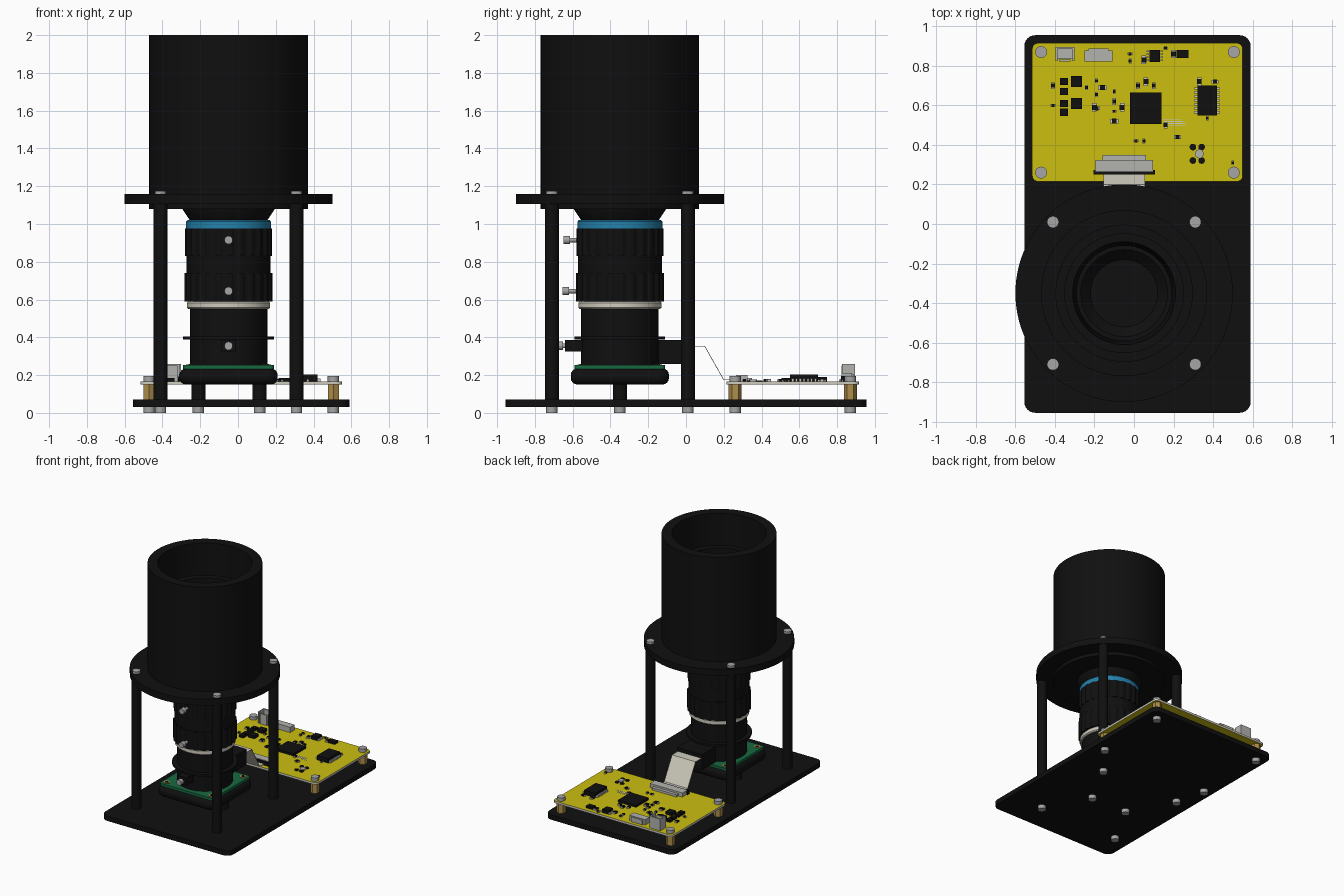
import bpy, bmesh, math, random
from mathutils import Matrix, Vector

if "Cube" in bpy.data.objects:
    bpy.data.objects.remove(bpy.data.objects["Cube"], do_unlink=True)

CX, CY = -0.05, -0.35   # optical axis


def material(name, rgb):
    m = bpy.data.materials.new(name)
    m.use_nodes = True
    m.diffuse_color = (*rgb, 1)
    m.node_tree.nodes["Principled BSDF"].inputs["Base Color"].default_value = (*rgb, 1)
    return m


BLACK = material("matte black", (0.005, 0.005, 0.005))
YELLOW = material("board yellow", (0.6, 0.52, 0.005))
BLUE = material("ring blue", (0.018, 0.22, 0.41))
CREAM = material("pale cream", (0.62, 0.6, 0.51))
STEEL = material("screw steel", (0.38, 0.38, 0.38))
GREY = material("connector grey", (0.45, 0.45, 0.42))
BRASS = material("brass", (0.42, 0.27, 0.07))
GREEN = material("board green", (0.008, 0.14, 0.05))


def finish(name, bm, *mats, smooth=False):
    bmesh.ops.recalc_face_normals(bm, faces=bm.faces)
    me = bpy.data.meshes.new(name)
    bm.to_mesh(me)
    bm.free()
    ob = bpy.data.objects.new(name, me)
    bpy.context.collection.objects.link(ob)
    for m in mats:
        me.materials.append(m)
    if smooth:
        bpy.ops.object.select_all(action="DESELECT")
        ob.select_set(True)
        bpy.context.view_layer.objects.active = ob
        bpy.ops.object.shade_smooth_by_angle(angle=math.radians(30))
    return ob


def add_cyl(bm, x, y, z0, z1, r, sides=24):
    bmesh.ops.create_cone(bm, cap_ends=True, segments=sides, radius1=r, radius2=r,
                          depth=z1 - z0, matrix=Matrix.Translation((x, y, (z0 + z1) / 2)))


def add_box(bm, x, y, w, d, z0, z1, index=0):
    mat = Matrix.Translation((x, y, (z0 + z1) / 2)) @ Matrix.Diagonal((w, d, z1 - z0, 1))
    verts = bmesh.ops.create_cube(bm, size=1, matrix=mat)["verts"]
    for f in {f for v in verts for f in v.link_faces}:
        f.material_index = index


def cylinders(name, spots, z0, z1, r, mat, sides=24):
    bm = bmesh.new()
    for x, y in spots:
        add_cyl(bm, x, y, z0, z1, r, sides)
    return finish(name, bm, mat, smooth=sides > 8)


def box(name, x, y, w, d, z0, z1, mat):
    bm = bmesh.new()
    add_box(bm, x, y, w, d, z0, z1)
    return finish(name, bm, mat)


def plate(name, x, y, w, d, z0, z1, radius, *mats):
    """Rounded rectangle; a second material colours the rim."""
    bm = bmesh.new()
    add_box(bm, x, y, w, d, z0, z1)
    up = [e for e in bm.edges if abs(e.verts[0].co.z - e.verts[1].co.z) > 0.001]
    bmesh.ops.bevel(bm, geom=up, offset=radius, segments=6, affect="EDGES", profile=0.5)
    bm.normal_update()
    for f in bm.faces:
        f.material_index = int(len(mats) > 1 and abs(f.normal.z) < 0.5)
    return finish(name, bm, *mats, smooth=True)


def lathe(name, profile, mat, sides=64, ridge=0.0, closed=False):
    """Spin (radius, height) points about the optical axis, optionally knurled."""
    bm = bmesh.new()
    rings = []
    for r, z in profile:
        ring = []
        for i in range(sides):
            a = math.tau * i / sides
            rr = r - (ridge if i % 4 > 1 else 0)
            ring.append(bm.verts.new((CX + rr * math.cos(a), CY + rr * math.sin(a), z)))
        rings.append(ring)
    pairs = list(zip(rings, rings[1:]))
    if closed:
        pairs.append((rings[-1], rings[0]))
    else:
        bm.faces.new(rings[0])
        bm.faces.new(rings[-1])
    for a, b in pairs:
        for i in range(sides):
            j = (i + 1) % sides
            bm.faces.new((a[i], a[j], b[j], b[i]))
    return finish(name, bm, mat, smooth=ridge == 0)


# Base plate, posts and hood
plate("base_plate", 0.0175, 0, 1.145, 1.91, 0.03, 0.07, 0.055, BLACK)
posts = [(CX + sx * 0.36, CY + sy * 0.36) for sx in (-1, 1) for sy in (-1, 1)]
cylinders("posts", posts, 0.07, 1.106, 0.037, BLACK)
cylinders("post_top_screws", posts, 1.158, 1.176, 0.03, STEEL)
lathe("hood_tube", [(0.24, 1.08), (0.42, 1.08), (0.42, 1.106), (0.55, 1.106), (0.55, 1.158),
                    (0.42, 1.158), (0.42, 2.0), (0.345, 2.0), (0.345, 1.74), (0.3, 1.74),
                    (0.3, 1.45), (0.26, 1.45), (0.24, 1.2)], BLACK, 96, closed=True)

# Lens barrel
lathe("lens_front_cone", [(0.205, 1.02), (0.245, 1.08), (0.25, 1.14), (0.22, 1.14),
                          (0.17, 1.09)], BLACK)
lathe("lens_blue_ring", [(0.225, 0.975), (0.225, 1.012), (0.218, 1.02)], BLUE)
lathe("lens_focus_grip", [(0.231, 0.83), (0.231, 0.975)], BLACK, 96, 0.008)
lathe("lens_mid_barrel", [(0.223, 0.74), (0.223, 0.83)], BLACK)
lathe("lens_aperture_grip", [(0.233, 0.59), (0.233, 0.74)], BLACK, 96, 0.008)
lathe("lens_pale_ring", [(0.212, 0.55), (0.22, 0.557), (0.22, 0.583), (0.212, 0.59)], CREAM)
lathe("lens_lower_barrel", [(0.205, 0.25), (0.205, 0.55)], BLACK)
lathe("lens_mount_collar", [(0.24, 0.388), (0.24, 0.405)], BLACK)
box("clamp_block", CX, -0.595, 0.08, 0.09, 0.325, 0.387, BLACK)

# Thumb screws pointing to the front
bm = bmesh.new()
turn = Matrix.Rotation(math.pi / 2, 4, "X")
for z, y in ((0.915, -0.62), (0.645, -0.625), (0.355, -0.655)):
    for r, length, shift in ((0.022, 0.034, -0.012), (0.012, 0.08, 0.035)):
        bmesh.ops.create_cone(bm, cap_ends=True, segments=20, radius1=r, radius2=r, depth=length,
                              matrix=Matrix.Translation((CX, y + shift, z)) @ turn)
finish("lens_screws", bm, STEEL, smooth=True)

# Sensor housing and its green board
case = plate("sensor_case", CX, CY, 0.52, 0.52, 0.15, 0.235, 0.06, BLACK)
bevel = case.modifiers.new("soft_bottom", "BEVEL")
bevel.width, bevel.segments, bevel.limit_method = 0.035, 4, "ANGLE"
bevel.angle_limit = math.radians(50)
plate("sensor_board", CX, CY, 0.48, 0.48, 0.233, 0.253, 0.02, GREEN)
holes = [(CX + sx * 0.2, CY + sy * 0.2) for sx in (-1, 1) for sy in (-1, 1)]
cylinders("sensor_board_pads", holes, 0.25, 0.257, 0.024, BRASS)
cylinders("sensor_board_holes", holes, 0.25, 0.259, 0.013, BLACK)
feet = [(CX - 0.16, CY), (CX + 0.165, CY)]
cylinders("sensor_feet", feet, 0.07, 0.16, 0.037, BLACK)
box("cable_socket", CX, -0.06, 0.22, 0.17, 0.26, 0.385, BLACK)

# Flat ribbon cable
bm = bmesh.new()
path = [(0.02, 0.355), (0.1, 0.355), (0.2, 0.178), (0.26, 0.178)]
rows = [[bm.verts.new((CX + s * 0.105, y, z)) for s in (-1, 1)] for y, z in path]
for a, b in zip(rows, rows[1:]):
    bm.faces.new((a[0], a[1], b[1], b[0]))
ribbon = finish("ribbon_cable", bm, CREAM)
ribbon.modifiers.new("thickness", "SOLIDIFY").thickness = 0.004

# Yellow circuit board on brass spacers
TOP = 0.167
plate("circuit_board", 0.0175, 0.565, 1.065, 0.7, 0.15, TOP, 0.03, YELLOW, CREAM)
corners = [(x, y) for x in (-0.47, 0.505) for y in (0.26, 0.87)]
cylinders("board_spacers", corners, 0.07, 0.15, 0.034, BRASS, 6)
cylinders("board_screws", corners, TOP, 0.194, 0.03, STEEL)
cylinders("base_screws", posts + feet + corners, 0.0, 0.03, 0.03, STEEL)

# Chips
bm = bmesh.new()
add_box(bm, 0.06, 0.585, 0.16, 0.16, TOP, 0.185)
add_box(bm, 0.37, 0.625, 0.1, 0.15, TOP, 0.203)
add_box(bm, 0.105, 0.85, 0.055, 0.06, TOP, 0.195)
add_box(bm, 0.245, 0.86, 0.06, 0.042, TOP, 0.185)
for y in (0.61, 0.72):
    add_box(bm, -0.29, y, 0.055, 0.055, TOP, 0.19)
for y in (0.565, 0.61, 0.67, 0.72):
    add_box(bm, -0.355, y, 0.04, 0.036, TOP, 0.185)
for i in range(7):
    for x in (0.313, 0.427):
        add_box(bm, x, 0.565 + i * 0.02, 0.018, 0.011, TOP, 0.182, 1)
for i in range(4):
    for x in (0.07, 0.14):
        add_box(bm, x, 0.828 + i * 0.015, 0.014, 0.008, TOP, 0.178, 1)
finish("chips", bm, BLACK, CREAM)

# Small two-ended parts scattered between the chips
random.seed(4)
spots = [(-0.19, 0.725), (-0.19, 0.655), (-0.19, 0.585), (-0.02, 0.86), (-0.02, 0.825),
         (0.05, 0.83), (0.16, 0.89), (0.2, 0.86), (0.22, 0.44), (0.05, 0.42), (0.01, 0.42),
         (0.33, 0.72), (0.41, 0.72), (0.37, 0.535), (0.16, 0.5), (0.5, 0.31), (-0.06, 0.59)]
spots += [(-0.1, 0.52 + i * 0.05) for i in range(4)]
spots += [(-0.24 + i * 0.04, 0.69 - (i % 2) * 0.1) for i in range(3)]
spots += [(0.02 + i * 0.04, 0.7 + (i % 2) * 0.02) for i in range(3)]
spots += [(-0.41, 0.6), (-0.41, 0.7)]
bm = bmesh.new()
for x, y in spots:
    big = random.choice((0.7, 1.0, 1.25))
    w, d = random.choice(((0.034, 0.018), (0.018, 0.034)))
    add_box(bm, x, y, w * big, d * big, TOP, 0.177, 1)
    add_box(bm, x, y, 0.02 * big, 0.02 * big, TOP, 0.18)
for i in range(4):   # printed marks near the main chip
    add_box(bm, 0.215 - i * 0.008, 0.5 + i * 0.009, 0.1, 0.004, TOP, TOP + 0.001, 1)
finish("small_parts", bm, BLACK, CREAM)

# Round antenna jack
cylinders("jack_pads", [(0.32 + a * 0.022, 0.355 + b * 0.034) for a in (-1, 1) for b in (-1, 1)],
          TOP, 0.172, 0.017, BLACK, 16)
cylinders("jack_centre", [(0.33, 0.355)], TOP, 0.177, 0.022, GREY, 16)

# Connectors
bm = bmesh.new()
add_box(bm, -0.35, 0.86, 0.095, 0.05, TOP, 0.195)
add_box(bm, -0.35, 0.89, 0.095, 0.012, TOP, 0.26)
for x in (-0.393, -0.307):
    add_box(bm, x, 0.86, 0.01, 0.07, TOP, 0.26)
add_box(bm, -0.35, 0.828, 0.06, 0.01, TOP, 0.25)
add_box(bm, -0.18, 0.85, 0.14, 0.055, TOP, 0.21)
add_box(bm, -0.18, 0.875, 0.1, 0.025, TOP, 0.205)
add_box(bm, CX, 0.295, 0.29, 0.06, TOP, 0.2)
add_box(bm, CX, 0.335, 0.22, 0.03, TOP, 0.185)
add_box(bm, CX, 0.262, 0.31, 0.022, TOP, 0.196, 1)
finish("connectors", bm, GREY, BLACK)
